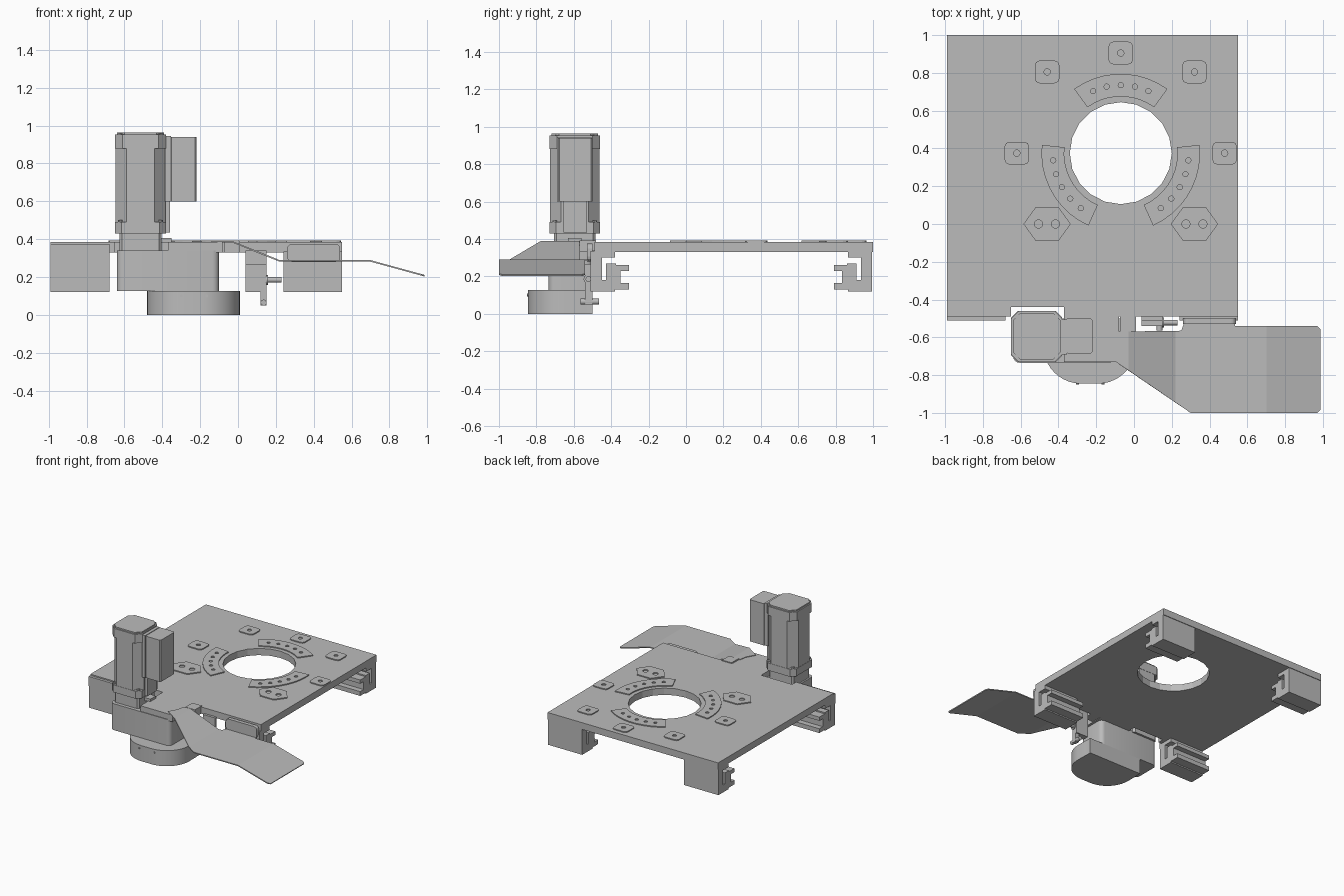
import bpy, bmesh
from math import sin, cos, pi, radians, hypot
from mathutils import Vector

cube = bpy.data.objects.get("Cube")
if cube:
    bpy.data.objects.remove(cube, do_unlink=True)

metal = bpy.data.materials.new("plain_grey")
metal.use_nodes = True
GREY = (0.5, 0.5, 0.5, 1)
metal.diffuse_color = GREY
metal.node_tree.nodes["Principled BSDF"].inputs["Base Color"].default_value = GREY


def make(name, bm):
    bmesh.ops.recalc_face_normals(bm, faces=bm.faces)
    me = bpy.data.meshes.new(name)
    bm.to_mesh(me)
    bm.free()
    me.materials.append(metal)
    ob = bpy.data.objects.new(name, me)
    bpy.context.collection.objects.link(ob)
    return ob


def prism(name, pts, lo, hi, axis="z", smooth=False):
    """Extrude a 2D outline from lo to hi along an axis."""
    place = {"x": lambda a, b, c: (c, a, b), "y": lambda a, b, c: (a, c, b),
             "z": lambda a, b, c: (a, b, c)}[axis]
    bm = bmesh.new()
    face = bm.faces.new([bm.verts.new(place(a, b, lo)) for a, b in pts])
    new = bmesh.ops.extrude_face_region(bm, geom=[face])["geom"]
    shift = Vector(place(0, 0, hi - lo))
    bmesh.ops.translate(bm, vec=shift, verts=[g for g in new if isinstance(g, bmesh.types.BMVert)])
    ob = make(name, bm)
    if smooth:
        bpy.ops.object.select_all(action="DESELECT")
        ob.select_set(True)
        bpy.context.view_layer.objects.active = ob
        bpy.ops.object.shade_smooth_by_angle(angle=radians(35))
    return ob


def rect(x0, x1, y0, y1):
    return [(x0, y0), (x1, y0), (x1, y1), (x0, y1)]


def box(name, x0, x1, y0, y1, z0, z1):
    return prism(name, rect(x0, x1, y0, y1), z0, z1)


def rounded(x0, x1, y0, y1, r, steps=6):
    """Rectangle with rounded corners (steps=1 gives a chamfer)."""
    pts = []
    corners = [(x1 - r, y1 - r), (x0 + r, y1 - r), (x0 + r, y0 + r), (x1 - r, y0 + r)]
    for q, (cx, cy) in enumerate(corners):
        for i in range(steps + 1):
            a = (q + i / steps) * pi / 2
            pts.append((cx + r * cos(a), cy + r * sin(a)))
    return pts


def circle(cx, cy, r, n=20):
    return [(cx + r * cos(2 * pi * i / n), cy + r * sin(2 * pi * i / n)) for i in range(n)]


def cut(ob, *cutters):
    for c in cutters:
        mod = ob.modifiers.new("cut", "BOOLEAN")
        mod.operation, mod.solver, mod.object = "DIFFERENCE", "EXACT", c
        bpy.context.view_layer.objects.active = ob
        bpy.ops.object.modifier_apply(modifier=mod.name)
        bpy.data.objects.remove(c, do_unlink=True)


# Base plate with motor notch, front tongue and round opening
HX, HY = -0.07, 0.375
TOP = 0.385
outline = [(-0.99, 1), (-0.99, -0.49), (-0.65, -0.49), (-0.65, -0.44), (-0.37, -0.44),
           (-0.37, -0.73), (-0.08, -0.73), (-0.08, -0.49), (0.55, -0.49), (0.55, 1)]
plate = prism("base_plate", outline, 0.33, TOP)
cut(plate, prism("opening_cutter", circle(HX, HY, 0.27), 0.2, 0.5))


# Thin pads on the plate, each with small holes
def pad(name, pts, holes, r=0.017):
    ob = prism(name, pts, TOP - 0.001, TOP + 0.008)
    cut(ob, *[prism("hole_cutter", circle(x, y, r, 10), TOP - 0.02, TOP + 0.03) for x, y in holes])


for i, (dx, dy) in enumerate([(-0.39, 0.43), (0.39, 0.43), (-0.55, 0), (0.55, 0), (0, 0.53)]):
    x, y = HX + dx, HY + dy
    pad(f"square_pad_{i}", rounded(x - 0.065, x + 0.065, y - 0.06, y + 0.06, 0.025, 2), [(x, y)])

for side in (-1, 1):
    x, y = HX + side * 0.39, HY - 0.375
    hexagon = [(x + 0.125 * cos(k * pi / 3), y + 0.1 * sin(k * pi / 3)) for k in range(6)]
    pad(f"hex_pad_{side}", hexagon, [(x - 0.045, y), (x + 0.045, y)], 0.022)

for mid in (90, 210, 330):
    angles = [radians(mid - 36 + 8 * k) for k in range(10)]
    arc = [(HX + 0.30 * cos(a), HY + 0.30 * sin(a)) for a in angles]
    arc += [(HX + 0.42 * cos(a), HY + 0.42 * sin(a)) for a in reversed(angles)]
    spots = [radians(mid + d) for d in (-24, -12, 0, 12, 24)]
    pad(f"arc_pad_{mid}", arc, [(HX + 0.36 * cos(a), HY + 0.36 * sin(a)) for a in spots], 0.014)

# Rail clamps under the four corners, mirrored front to back
clamp = [(0.995, 0.335), (0.995, 0.12), (0.865, 0.12), (0.865, 0.13), (0.79, 0.13), (0.79, 0.165),
         (0.835, 0.165), (0.835, 0.23), (0.79, 0.23), (0.79, 0.26), (0.86, 0.26), (0.86, 0.27),
         (0.912, 0.27), (0.912, 0.18), (0.935, 0.18), (0.935, 0.30), (0.865, 0.30), (0.865, 0.335)]
for end, flip in (("back", False), ("front", True)):
    for side, x0, x1 in (("right", -0.99, -0.68), ("left", 0.24, 0.55)):
        pts = [(0.485 - y if flip else y, z) for y, z in clamp]
        prism(f"{end}_{side}_clamp", pts, x0, x1, "x")
box("front_right_clamp_cover", -0.99, -0.68, -0.512, -0.48, 0.295, 0.375)
prism("front_left_guard", rounded(0.26, 0.54, 0.28, 0.375, 0.025, 3), -0.53, -0.5, "y")

# Gearbox and the rounded housing below it
prism("gearbox", rounded(-0.64, -0.10, -0.735, -0.5, 0.035, 4), 0.125, 0.34, smooth=True)
lower = [(x, min(y, -0.5)) for x, y in rounded(-0.48, 0.01, -0.845, -0.36, 0.2, 10)
         if y < -0.52] + [(0.01, -0.5), (-0.48, -0.5)]
lower.sort(key=lambda p: -((p[0] + 0.235) / hypot(p[0] + 0.235, p[1] + 0.5 - 0.01)))
prism("lower_housing", lower, 0, 0.127, smooth=True)
for x in (-0.30, -0.165):
    prism("housing_screw", circle(x, 0.1, 0.008, 8), -0.85, -0.84, "y")

# Motor: mounting flange, end blocks, body and cap
MX, MY = -0.515, -0.595


def motor_block(name, half, chamfer, z0, z1):
    prism(name, rounded(MX - half, MX + half, MY - half, MY + half, chamfer, 1), z0, z1)


motor_block("motor_flange", 0.112, 0.015, 0.33, 0.435)
motor_block("motor_lower_block", 0.135, 0.035, 0.43, 0.49)
motor_block("motor_body", 0.133, 0.06, 0.48, 0.89)
motor_block("motor_upper_block", 0.135, 0.04, 0.88, 0.952)
motor_block("motor_cap", 0.125, 0.04, 0.95, 0.963)
for sx in (-1, 1):
    for sy in (-1, 1):
        x, y = MX + sx * 0.106, MY + sy * 0.106
        prism("motor_screw", circle(x, y, 0.013, 10), 0.485, 0.5)
        prism("motor_top_screw", circle(x, y, 0.013, 10), 0.95, 0.957)

# Connector box beside the motor
box("connector_backplate", -0.385, -0.355, -0.69, -0.505, 0.6, 0.945)
box("connector_strip", -0.385, -0.36, -0.655, -0.53, 0.435, 0.61)
prism("connector_box", rounded(-0.36, -0.22, -0.685, -0.5, 0.008, 1), 0.6, 0.94)
box("cable_block", -0.42, -0.35, -0.63, -0.56, 0.38, 0.405)

# Bent sheet guard: flat outline folded along three lines
sheet = [(-0.14, -0.70), (0.30, -1), (0.97, -1), (0.985, -0.985), (0.985, -0.555), (0.97, -0.54),
         (0.535, -0.54), (0.535, -0.525), (0.265, -0.525), (0.25, -0.565), (-0.09, -0.57),
         (-0.10, -0.63)]
folds = [(-0.14, 0.386), (-0.03, 0.386), (0.22, 0.285), (0.70, 0.285), (0.985, 0.207)]


def fold_height(x):
    for (xa, za), (xb, zb) in zip(folds, folds[1:]):
        if x <= xb + 1e-5:
            return za + (zb - za) * (x - xa) / (xb - xa)
    return folds[-1][1]


bm = bmesh.new()
bm.faces.new([bm.verts.new((x, y, 0)) for x, y in sheet])
for x, _ in folds[1:-1]:
    bmesh.ops.bisect_plane(bm, geom=bm.verts[:] + bm.edges[:] + bm.faces[:],
                           plane_co=(x, 0, 0), plane_no=(1, 0, 0))
for v in bm.verts:
    v.co.z = fold_height(v.co.x)
guard = make("bent_sheet_guard", bm)
thick = guard.modifiers.new("thickness", "SOLIDIFY")
thick.thickness, thick.offset = 0.008, 0

# Sensor bracket and pin between gearbox and front left clamp
box("sensor_tab", -0.075, 0.01, -0.57, -0.48, 0.33, 0.392)
box("sensor_body", 0.04, 0.15, -0.54, -0.49, 0.12, 0.265)
box("sensor_hanger", 0.04, 0.15, -0.51, -0.49, 0.26, 0.34)
box("sensor_foot", 0.12, 0.15, -0.54, -0.50, 0.05, 0.125)
prism("sensor_pin", circle(-0.522, 0.185, 0.015, 12), 0.15, 0.23, "x", True)
prism("sensor_collar", circle(-0.522, 0.185, 0.026, 12), 0.148, 0.158, "x", True)
prism("sensor_knob", circle(0.135, 0.065, 0.016, 12), -0.565, -0.465, "y", True)
